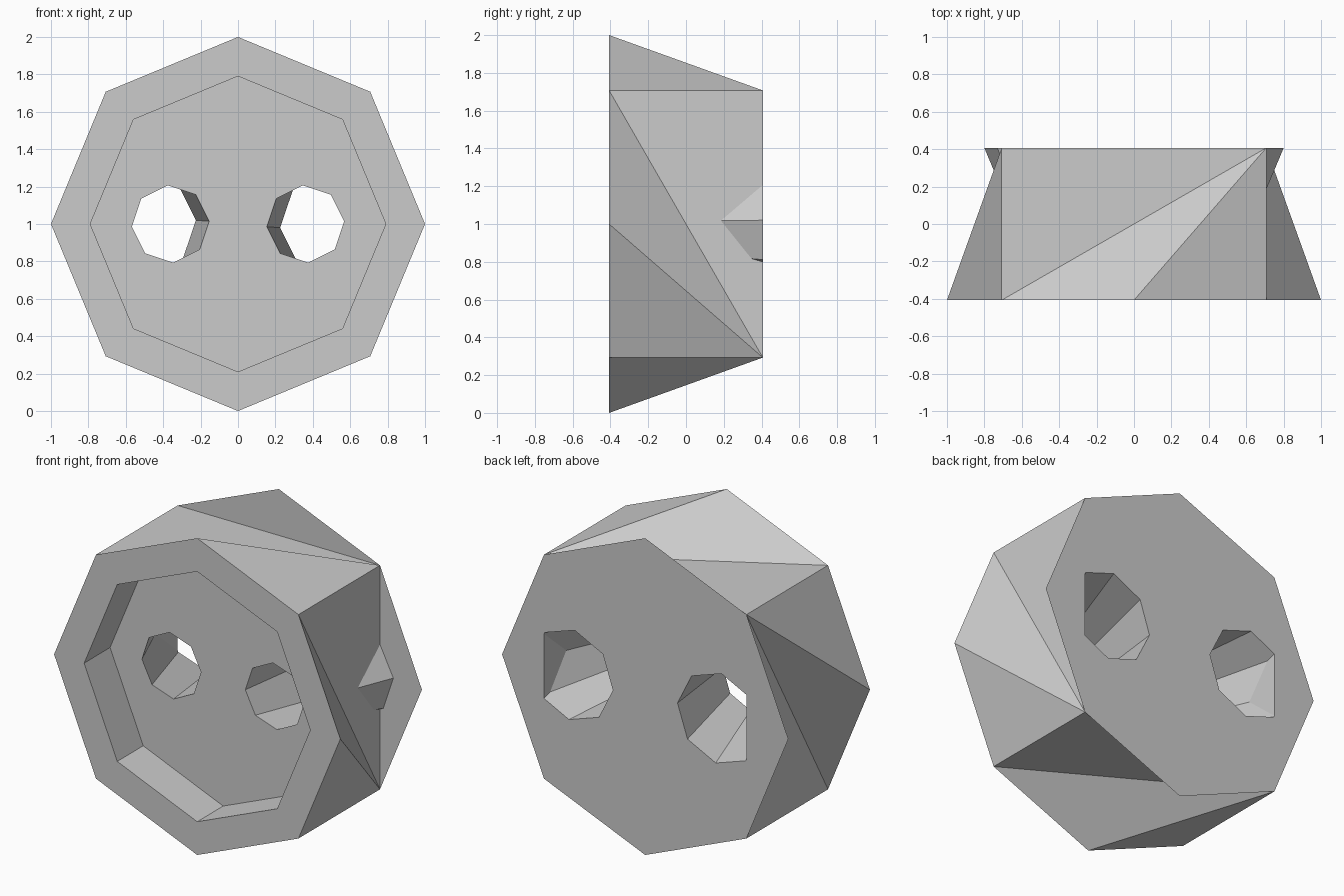
import bpy, bmesh
from math import cos, sin, radians

if "Cube" in bpy.data.objects:
    bpy.data.objects.remove(bpy.data.objects["Cube"])

FRONT, FLOOR, BACK = -0.407, -0.148, 0.407

bm = bmesh.new()


def ring(r, y, cx=0.0, turn=0.0):
    """Eight vertices around the y axis, centred at height 1."""
    return [bm.verts.new((cx + r * cos(radians(45 * k + turn)), y,
                          1 + r * sin(radians(45 * k + turn)))) for k in range(8)]


def bridge(a, b):
    for k in range(8):
        n = (k + 1) % 8
        bm.faces.new((a[k], a[n], b[n], b[k]))


def fill(*loops):
    """Flat face bounded by the first loop, with the others as holes."""
    edges = []
    for loop in loops:
        for k in range(8):
            pair = (loop[k], loop[(k + 1) % 8])
            edges.append(bm.edges.get(pair) or bm.edges.new(pair))
    bmesh.ops.triangle_fill(bm, edges=edges, use_beauty=True, use_dissolve=False)


# Octagonal rim and recessed front dish
front, back = ring(1.0, FRONT), ring(1.0, BACK)
lip, dish = ring(0.79, FRONT), ring(0.79, FLOOR)
bridge(front, lip)
bridge(lip, dish)

# Flared nostril tunnels, splaying outwards to the back
holes_front, holes_back = [], []
for s in (-1, 1):
    a = ring(0.207, FLOOR, s * 0.361, 4)
    b = ring(0.288, BACK, s * 0.513, 4)
    bridge(a, b)
    holes_front.append(a)
    holes_back.append(b)

fill(dish, *holes_front)
fill(back, *holes_back)

# Four folded sides, each creased from the front point to a back corner
for k in range(0, 8, 2):
    p, n = (k - 1) % 8, k + 1
    for tri in ((front[k], front[p], back[p]), (front[k], front[n], back[p]),
                (front[n], back[n], back[p]), (back[n], back[k], back[p])):
        bm.faces.new(tri)

bmesh.ops.recalc_face_normals(bm, faces=bm.faces[:])
mesh = bpy.data.meshes.new("snout")
bm.to_mesh(mesh)
bm.free()
bpy.context.collection.objects.link(bpy.data.objects.new("snout", mesh))
